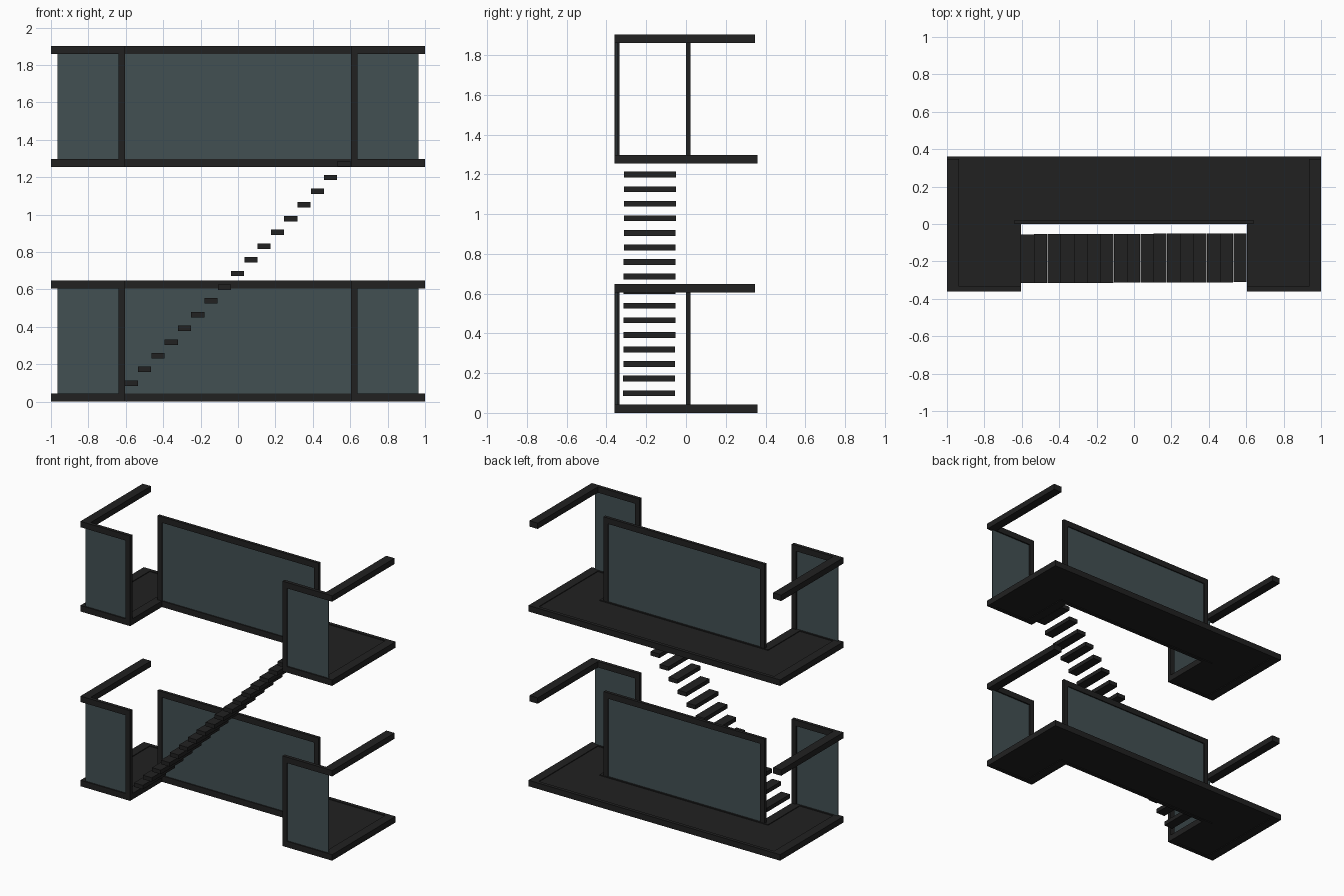
import bpy, bmesh

if "Cube" in bpy.data.objects:
    bpy.data.objects.remove(bpy.data.objects["Cube"])


def material(name, rgb):
    m = bpy.data.materials.new(name)
    m.diffuse_color = (*rgb, 1.0)
    m.use_nodes = True
    m.node_tree.nodes["Principled BSDF"].inputs["Base Color"].default_value = m.diffuse_color
    return m


FRAME = material("dark_metal", (0.015, 0.015, 0.015))
GLASS = material("tinted_glass", (0.055, 0.079, 0.086))


def finish(name, bm, mat):
    bmesh.ops.recalc_face_normals(bm, faces=bm.faces)
    me = bpy.data.meshes.new(name)
    bm.to_mesh(me)
    bm.free()
    me.materials.append(mat)
    ob = bpy.data.objects.new(name, me)
    bpy.context.collection.objects.link(ob)
    return ob


def box(name, x, y, z, mat=FRAME):
    bm = bmesh.new()
    bmesh.ops.create_cube(bm, size=1)
    for v in bm.verts:
        for i, (a, b) in enumerate((x, y, z)):
            v.co[i] = a if v.co[i] < 0 else b
    return finish(name, bm, mat)


def u_plan(side, front, notch_x, notch_y, back):
    right = [(notch_x, notch_y), (notch_x, front), (side, front), (side, back)]
    return right + [(-x, y) for x, y in reversed(right)]


def floor_slab(name, z0, z1, recess=0.005):
    # U-shaped slab with a raised rim around a slightly sunk panel
    outer = u_plan(1.0, -0.36, 0.605, 0.0, 0.36)
    inner = u_plan(0.935, -0.335, 0.67, 0.025, 0.335)
    bm = bmesh.new()

    def ring(pts, z):
        return [bm.verts.new((x, y, z)) for x, y in pts]

    rings = [ring(inner, z0 + recess), ring(inner, z0), ring(outer, z0),
             ring(outer, z1), ring(inner, z1), ring(inner, z1 - recess)]
    n = len(outer)
    for a, b in zip(rings, rings[1:]):
        for i in range(n):
            j = (i + 1) % n
            bm.faces.new((a[i], a[j], b[j], b[i]))
    bm.faces.new(rings[0])
    bm.faces.new(rings[-1])
    return finish(name, bm, FRAME)


def span(s, a, b):
    return tuple(sorted((s * a, s * b)))


FRONT_Y = (-0.36, -0.335)
MID_Y = (0.0, 0.022)

for level, z in (("lower", 0.0), ("upper", 1.255)):
    floor_slab(level + "_floor", z, z + 0.043)
    post_z = (z + 0.04, z + 0.615)
    rail_z = (z + 0.605, z + 0.647)

    # middle balustrade
    box(level + "_middle_rail", (-0.64, 0.64), MID_Y, rail_z)
    box(level + "_middle_glass", (-0.61, 0.61), (0.008, 0.014), post_z, GLASS)

    # mirrored rails, posts and front panes
    for side, s in (("left", -1), ("right", 1)):
        tag = f"{level}_{side}_"
        box(tag + "middle_post", span(s, 0.605, 0.64), MID_Y, post_z)
        box(tag + "front_post", span(s, 0.605, 0.64), FRONT_Y, post_z)
        box(tag + "front_rail", span(s, 0.605, 0.935), FRONT_Y, rail_z)
        box(tag + "side_rail", span(s, 0.935, 1.0), (-0.36, 0.348), rail_z)
        box(tag + "front_glass", span(s, 0.635, 0.965), (-0.351, -0.345), post_z, GLASS)

# floating stair treads
for i in range(17):
    x, z, dy = -0.57 + 0.071 * i, 0.099 + 0.0733 * i, 0.0003 * i
    box(f"stair_tread_{i + 1}", (x - 0.035, x + 0.035),
        (-0.316 + dy, -0.055 + dy), (z - 0.0145, z + 0.0145))
